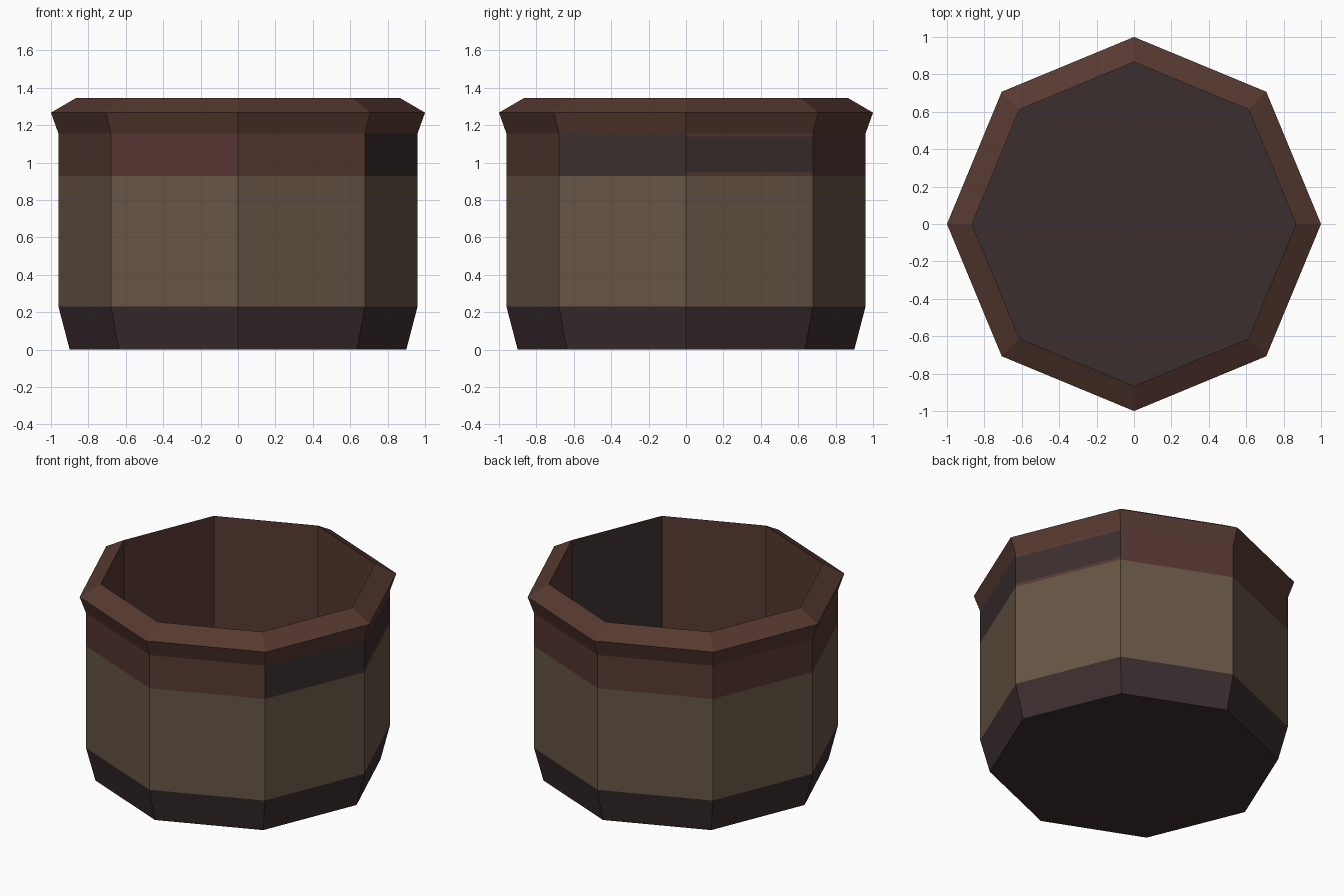
import bpy
import bmesh
from math import cos, sin, tau

cube = bpy.data.objects.get("Cube")
if cube:
    bpy.data.objects.remove(cube, do_unlink=True)

SIDES = 8


def linear(c):
    c /= 255
    return c / 12.92 if c <= 0.04045 else ((c + 0.055) / 1.055) ** 2.4


def material(name, rgb):
    mat = bpy.data.materials.new(name)
    mat.use_nodes = True
    color = (*[linear(c) for c in rgb], 1)
    mat.diffuse_color = color
    bsdf = mat.node_tree.nodes["Principled BSDF"]
    bsdf.inputs["Base Color"].default_value = color
    bsdf.inputs["Roughness"].default_value = 0.9
    return mat


MATS = [
    material("dark_plum", (60, 46, 47)),
    material("brown", (86, 57, 48)),
    material("red_brown", (85, 54, 49)),
    material("tan", (102, 85, 69)),
]
PLUM, BROWN, RED, TAN = range(len(MATS))


def lathe(name, profile, color_rule, cap_start=False, cap_end=False):
    """Turn a radius/height profile into an eight-sided shell."""
    bm = bmesh.new()
    rings = []
    for r, z in profile:
        rings.append([bm.verts.new((r * cos(tau * k / SIDES), r * sin(tau * k / SIDES), z))
                      for k in range(SIDES)])
    for row, (low, high) in enumerate(zip(rings, rings[1:])):
        for k in range(SIDES):
            n = (k + 1) % SIDES
            face = bm.faces.new((low[k], low[n], high[n], high[k]))
            face.material_index = color_rule(row, k)
    if cap_start:
        bm.faces.new(rings[0][::-1]).material_index = PLUM
    if cap_end:
        bm.faces.new(rings[-1]).material_index = PLUM
    mesh = bpy.data.meshes.new(name)
    bm.to_mesh(mesh)
    bm.free()
    for mat in MATS:
        mesh.materials.append(mat)
    obj = bpy.data.objects.new(name, mesh)
    bpy.context.collection.objects.link(obj)
    return obj


def band_color(row, side):
    # One side is all plum, its neighbour has a plum strip, some are redder
    if side == 7 or (side == 0 and row == 1):
        return PLUM
    return RED if side in (1, 3, 5) else BROWN


def inner_color(row, side):
    return {7: PLUM, 3: RED}.get(side, BROWN)


# Tapered foot with closed underside
lathe("foot", [(0.9, 0), (0.96, 0.23)], lambda row, k: PLUM, cap_start=True)

# Straight outer wall
lathe("wall", [(0.96, 0.23), (0.96, 0.927)], lambda row, k: TAN)

# Painted band under the rim
lathe("upper_band", [(0.96, 0.927), (0.96, 0.948), (0.96, 1.138), (0.96, 1.155)], band_color)

# Flared rim with sloping top
lathe("rim", [(0.96, 1.155), (1.0, 1.267), (0.866, 1.345)], lambda row, k: BROWN)

# Inner wall and floor
lathe("inside", [(0.866, 1.345), (0.866, 0.2)], inner_color, cap_end=True)
